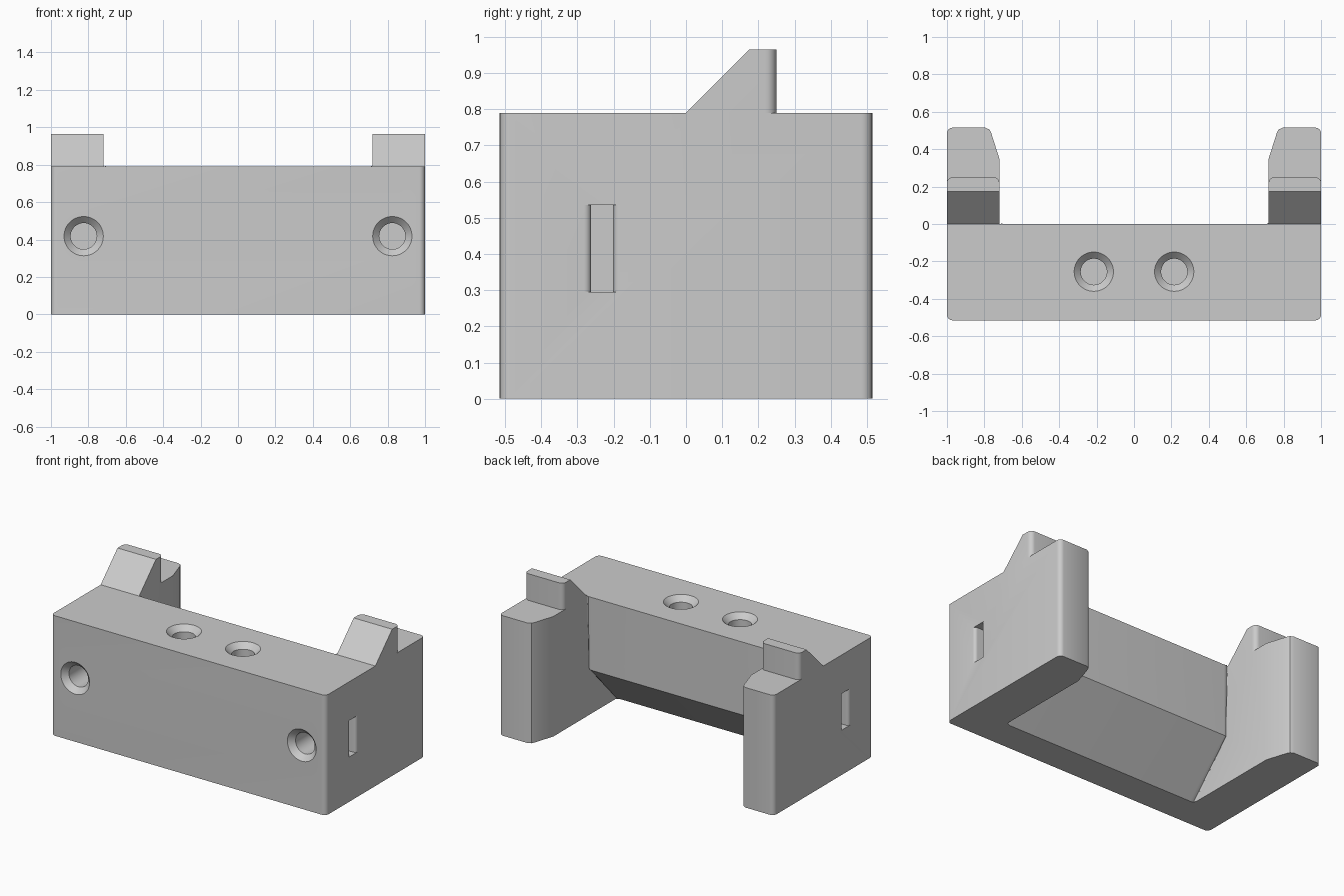
import bpy, bmesh
from math import sin, cos, pi, radians
from mathutils import Vector

cube = bpy.data.objects.get("Cube")
if cube:
    bpy.data.objects.remove(cube, do_unlink=True)

TOP, HEIGHT, BACK = 0.79, 0.965, 0.515
ARM = 0.72      # inner face of the arms
ROUND = 0.03    # corner radius
cutters = []


def arc(cx, cy, r, start, end, n=6):
    angles = [radians(start + (end - start) * i / n) for i in range(n + 1)]
    return [(cx + r * cos(a), cy + r * sin(a)) for a in angles]


def mirrored(points):
    return points + [(-x, y) for x, y in reversed(points)]


def make_object(name, bm):
    bmesh.ops.recalc_face_normals(bm, faces=bm.faces)
    mesh = bpy.data.meshes.new(name)
    bm.to_mesh(mesh)
    bm.free()
    ob = bpy.data.objects.new(name, mesh)
    bpy.context.collection.objects.link(ob)
    return ob


def loft(rings):
    """Closed solid through rings of equal point count."""
    bm = bmesh.new()
    loops = [[bm.verts.new(p) for p in ring] for ring in rings]
    for a, b in zip(loops, loops[1:]):
        for i in range(len(a)):
            j = (i + 1) % len(a)
            bm.faces.new((a[i], a[j], b[j], b[i]))
    bm.faces.new(loops[0])
    bm.faces.new(loops[-1])
    return bm


def prism(points, low, high, axis="z"):
    place = (lambda a, b, t: (a, b, t)) if axis == "z" else (lambda a, b, t: (t, a, b))
    return loft([[place(a, b, t) for a, b in points] for t in (low, high)])


def cutter(name, bm):
    ob = make_object(name, bm)
    ob.hide_render = True
    cutters.append(ob)


def countersunk_hole(name, origin, u, v, inward, sides=48):
    origin, u, v, inward = map(Vector, (origin, u, v, inward))
    rings = []
    for radius, depth in ((0.125, -0.02), (0.07, 0.035), (0.07, 0.4)):
        rings.append([origin + inward * depth
                      + radius * (u * cos(2 * pi * i / sides) + v * sin(2 * pi * i / sides))
                      for i in range(sides)])
    cutter(name, loft(rings))


# Full-height block with rounded vertical corners
half = arc(1 - ROUND, -BACK + ROUND, ROUND, -90, 0) + arc(1 - ROUND, BACK - ROUND, ROUND, 0, 90)
body = make_object("bracket_body", prism(mirrored(half), 0, HEIGHT))

# Front top step and ramps up to the lips
cutter("ramp_cutter", prism([(-0.7, TOP), (0, TOP), (HEIGHT - TOP, HEIGHT),
                             (HEIGHT - TOP, 1.2), (-0.7, 1.2)], -1.2, 1.2, "x"))

# Step behind the lips, with rounded lip corners
lip = 0.25 - ROUND
half = ([(1.2, 0.6), (1.2, lip)] + arc(1 - ROUND, lip, ROUND, 0, 90)
        + arc(ARM + ROUND, lip, ROUND, 90, 180))
cutter("lip_cutter", prism(mirrored(half), TOP, 1.2))

# Rear cavity between the arms, undercutting the wall at the bottom
bm = prism([(0, 1.2), (0, 0.31), (-0.41, -0.1), (0.6, -0.1), (0.6, 1.2)], -ARM, ARM, "x")
edges = [e for e in bm.edges
         if abs(e.verts[0].co.x - e.verts[1].co.x) < 0.001
         and all(v.co.y < 0.001 for v in e.verts)]
bmesh.ops.bevel(bm, geom=edges, offset=ROUND, segments=6, profile=0.5, affect="EDGES")
cutter("cavity_cutter", bm)

for s, side in ((1, "left"), (-1, "right")):
    # Tapered inner tip of the arm
    taper = [(0.7, 0.28), (ARM, 0.35), (0.763, 0.485), (0.773, 0.505), (0.795, BACK),
             (0.795, 0.6), (0.7, 0.6)]
    cutter(side + "_taper_cutter", prism([(s * x, y) for x, y in taper], -0.1, 1.2))

    # Nut slot in the side with rounded mouth
    r, mid, w = 0.02, -0.232, 0.03
    mouth = arc(1 - r, mid - w - r, r, 0, 90) + [(0.69, mid - w)]
    slot = ([(1.1, mid - w - r)] + mouth
            + [(x, 2 * mid - y) for x, y in reversed(mouth)] + [(1.1, mid + w + r)])
    cutter(side + "_slot_cutter", prism([(s * x, y) for x, y in slot], 0.295, 0.535))

    # Screw holes in the front and top
    countersunk_hole(side + "_front_hole", (s * 0.825, -BACK, 0.418), (1, 0, 0), (0, 0, 1), (0, 1, 0))
    countersunk_hole(side + "_top_hole", (s * 0.215, -0.255, TOP), (1, 0, 0), (0, 1, 0), (0, 0, -1))

# Cut the block and bake the result
for ob in cutters:
    mod = body.modifiers.new(ob.name, "BOOLEAN")
    mod.operation, mod.solver, mod.object = "DIFFERENCE", "EXACT", ob
graph = bpy.context.evaluated_depsgraph_get()
baked = bpy.data.meshes.new_from_object(body.evaluated_get(graph))
body.modifiers.clear()
body.data = baked
for ob in cutters:
    bpy.data.objects.remove(ob, do_unlink=True)

# Plain grey finish
grey = bpy.data.materials.new("light_grey")
grey.use_nodes = True
colour = (0.6, 0.6, 0.6, 1)
grey.diffuse_color = colour
grey.node_tree.nodes["Principled BSDF"].inputs["Base Color"].default_value = colour
baked.materials.clear()
baked.materials.append(grey)

bpy.ops.object.select_all(action="DESELECT")
body.select_set(True)
bpy.context.view_layer.objects.active = body
bpy.ops.object.shade_smooth_by_angle(angle=radians(30))
